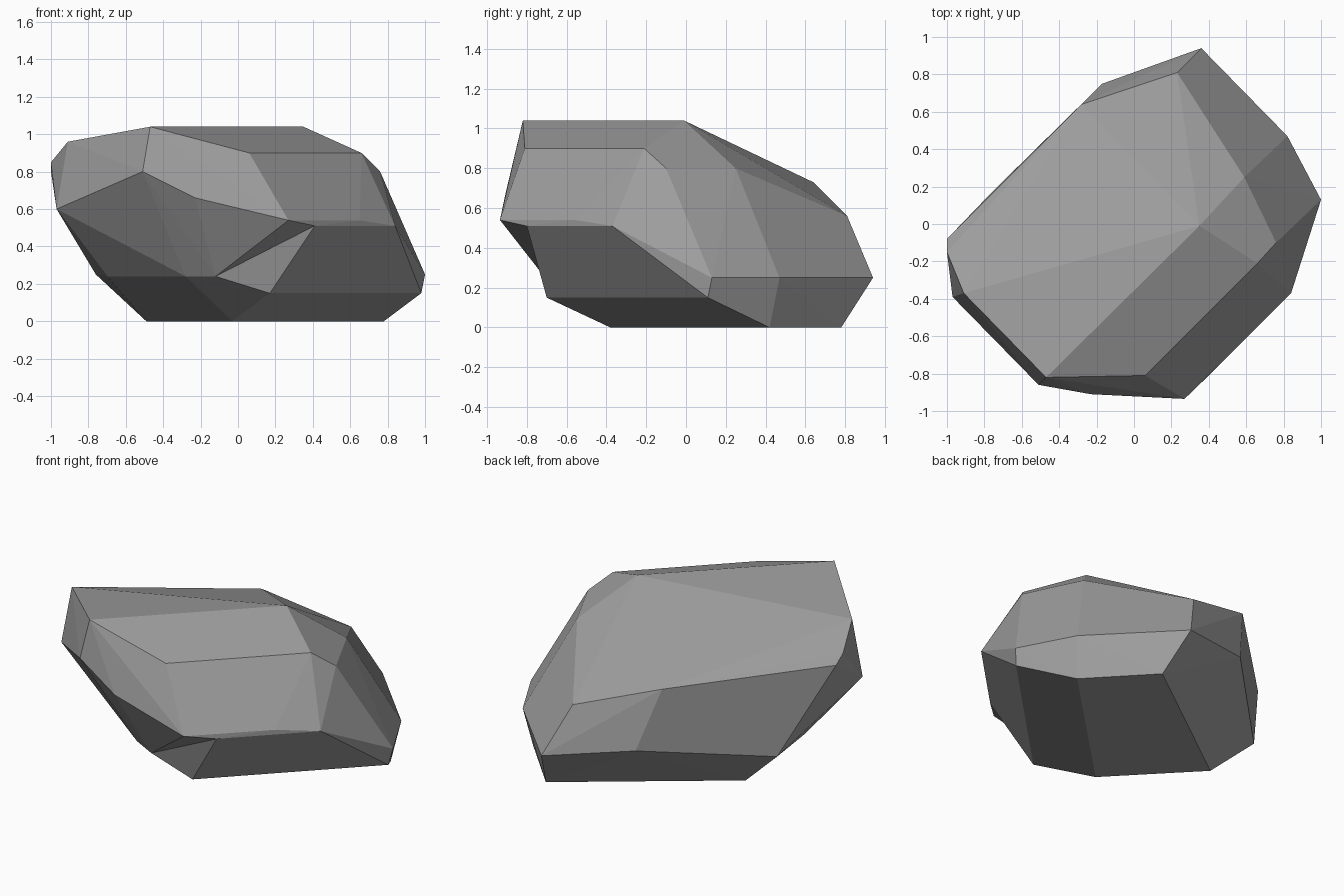
import bpy, bmesh
from math import radians

if "Cube" in bpy.data.objects:
    bpy.data.objects.remove(bpy.data.objects["Cube"])

# Corner points of the faceted boulder, grouped by level
top = [(-.47, -.82, 1.04), (.35, -.01, 1.04), (-.91, -.37, .96),
       (.06, -.81, .90), (.66, -.21, .90)]
shoulder = [(-1, -.15, .85), (-1, -.08, .80), (-.51, -.86, .80), (.76, -.10, .80),
            (.59, .25, .80), (-.28, .64, .73), (-.23, -.91, .66)]
ledge = [(-.97, -.39, .60), (.23, .81, .56), (.27, -.935, .54),
         (.65, -.56, .54), (.41, -.80, .51), (.84, -.37, .51)]
skirt = [(-.17, .75, .35), (.36, .94, .25), (.82, .47, .25), (1, .13, .25),
         (-.76, .17, .25), (-.70, -.20, .24), (-.28, -.615, .24), (-.12, -.70, .24),
         (.17, -.70, .15), (.98, .11, .15)]
base = [(-.49, .10, 0), (-.03, -.38, 0), (.78, .42, 0), (.44, .78, 0)]

# Wrap the corners in a convex skin
bm = bmesh.new()
verts = {p: bm.verts.new(p) for p in top + shoulder + ledge + skirt + base}
bmesh.ops.convex_hull(bm, input=list(bm.verts))
loose = [v for v in bm.verts if not v.link_faces]
lip, foot = verts[ledge[2]], verts[skirt[8]]

# Turn one edge inward for the small notch under the front ledge
notch = bm.edges.get((lip, foot))
if notch:
    bmesh.ops.rotate_edges(bm, edges=[notch], use_ccw=False)
bmesh.ops.delete(bm, geom=loose, context='VERTS')
bmesh.ops.dissolve_limit(bm, angle_limit=radians(1), verts=list(bm.verts), edges=list(bm.edges))
bmesh.ops.recalc_face_normals(bm, faces=list(bm.faces))

mesh = bpy.data.meshes.new("boulder")
bm.to_mesh(mesh)
bm.free()

# Dark grey stone
stone = bpy.data.materials.new("stone")
stone.diffuse_color = (.34, .34, .34, 1)
stone.use_nodes = True
stone.node_tree.nodes["Principled BSDF"].inputs["Base Color"].default_value = stone.diffuse_color
mesh.materials.append(stone)
bpy.context.collection.objects.link(bpy.data.objects.new("boulder", mesh))
